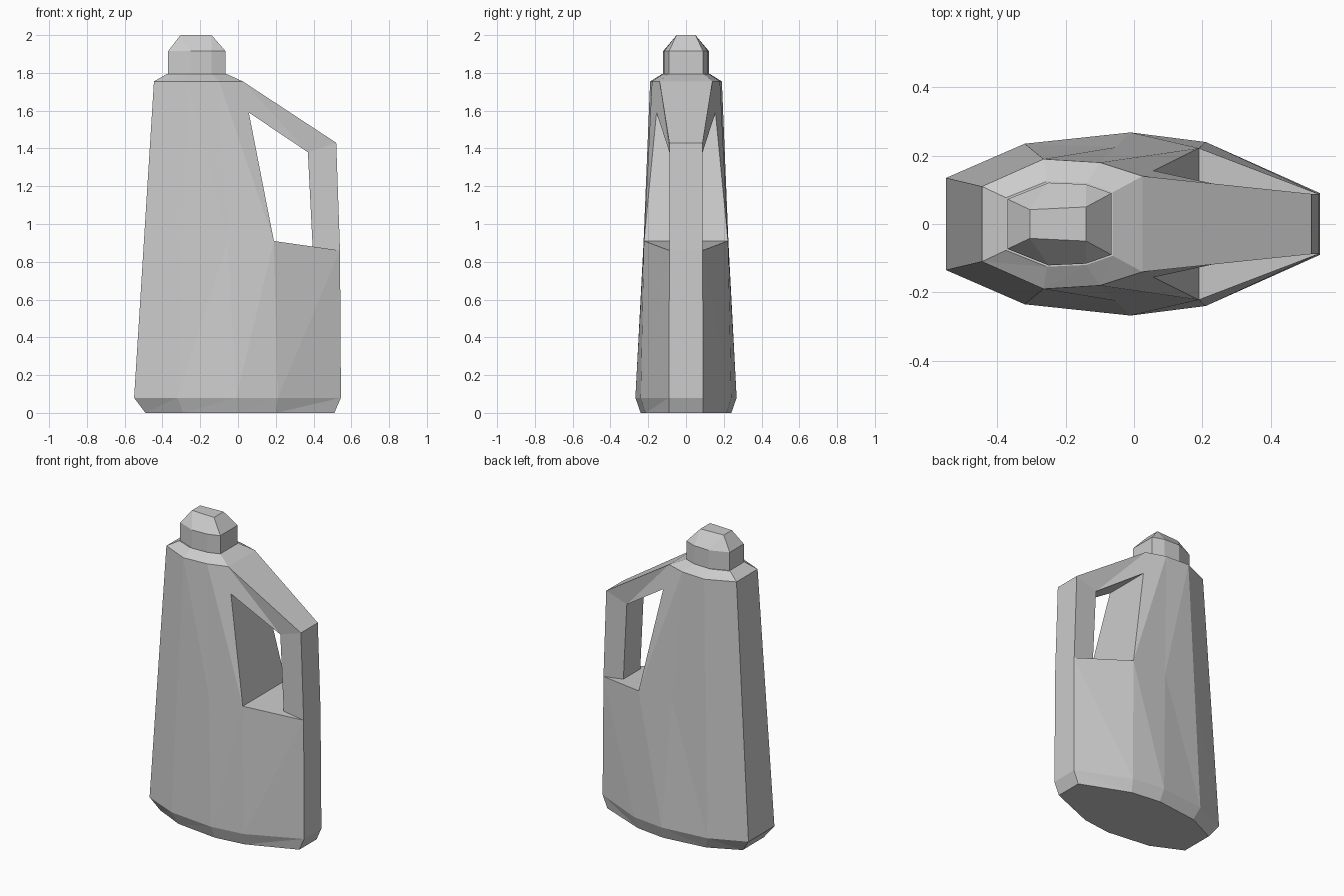
import bpy, bmesh
from mathutils import Vector

cube = bpy.data.objects.get("Cube")
if cube:
    bpy.data.objects.remove(cube, do_unlink=True)

grey = bpy.data.materials.new("light_grey_plastic")
grey.use_nodes = True
colour = (0.6, 0.6, 0.6, 1)
grey.diffuse_color = colour
grey.node_tree.nodes["Principled BSDF"].inputs["Base Color"].default_value = colour


def section(z, *outline):
    """Half outline at one height, listed from the spout side to the handle side."""
    return [Vector((x, y, z)) for x, y in outline]


def flip(p):
    return Vector((p.x, -p.y, p.z))


def ring(half):
    return half + [flip(p) for p in reversed(half)]


def skin(half_a, half_b, rising=True, ends=True):
    """Triangulated wall between two half outlines, both sides, plus end walls."""
    faces = []
    for i in range(len(half_a) - 1):
        a, b, c, d = half_a[i], half_a[i + 1], half_b[i + 1], half_b[i]
        tris = [(a, b, c), (a, c, d)] if rising else [(a, b, d), (b, c, d)]
        for t in tris:
            faces += [t, [flip(p) for p in t]]
    if ends:
        for i in (0, -1):
            a, b = half_a[i], half_b[i]
            faces.append((a, b, flip(b), flip(a)))
    return faces


def build(name, faces):
    bm = bmesh.new()
    for f in faces:
        bm.faces.new([bm.verts.new(p) for p in f])
    bmesh.ops.remove_doubles(bm, verts=bm.verts, dist=0.0005)
    bmesh.ops.recalc_face_normals(bm, faces=bm.faces)
    mesh = bpy.data.meshes.new(name)
    bm.to_mesh(mesh)
    bm.free()
    mesh.materials.append(grey)
    obj = bpy.data.objects.new(name, mesh)
    bpy.context.collection.objects.link(obj)
    return obj


# Bottle body: chamfered foot, tapering tank, sloped ledge, shoulder
foot = section(0, (-.49, .11), (-.29, .205), (0, .24), (.2, .215), (.51, .09))
base = section(.08, (-.55, .135), (-.32, .235), (-.01, .268), (.21, .24), (.545, .09))
top = section(1.755, (-.445, .11), (-.265, .19), (-.10, .18), (.025, .14))
neck = section(1.795, (-.375, .077), (-.255, .125), (-.14, .12), (-.062, .093))
ledge = [a.lerp(b, .4955) for a, b in zip(base[:3], top)]
ledge += [Vector((.19, .222, .91)), Vector((.54, .088, .86))]
shelf = ledge[3:]
body = skin(foot, base) + skin(base, ledge) + skin(ledge[:4], top, rising=False)
body += skin(top, neck) + [ring(foot), ring(neck), ring(shelf)]
build("bottle_body", body)

# Handle: upper arm and rear post as one bent sweep
outer = [top[3], Vector((.52, .088, 1.43)), shelf[1]]
inner = [top[3].lerp(shelf[0], .195), Vector((.37, .088, 1.38)), Vector((.395, .088, .88))]
handle = []
for i in range(2):
    handle += skin([outer[i], inner[i]], [outer[i + 1], inner[i + 1]])
build("handle", handle)

# Screw cap: straight skirt with a faceted crown
rim = section(1.795, (-.37, .073), (-.25, .121), (-.14, .116), (-.066, .09))
brim = [Vector((p.x, p.y, 1.915)) for p in rim]
crown = section(2, (-.305, .042), (-.305, .042), (-.14, .05), (-.14, .05))
cap = skin(rim, brim)
for a, b, c, d in ((0, 1, 1, 1), (1, 2, 2, 1), (2, 3, 2, 2)):
    pts = [brim[a], brim[b], crown[c]] + ([crown[d]] if c != d else [])
    cap += [pts, [flip(p) for p in pts]]
for i in (0, 3):
    cap.append((brim[i], crown[i], flip(crown[i]), flip(brim[i])))
cap.append(ring([crown[0], crown[3]]))
build("cap", cap)
